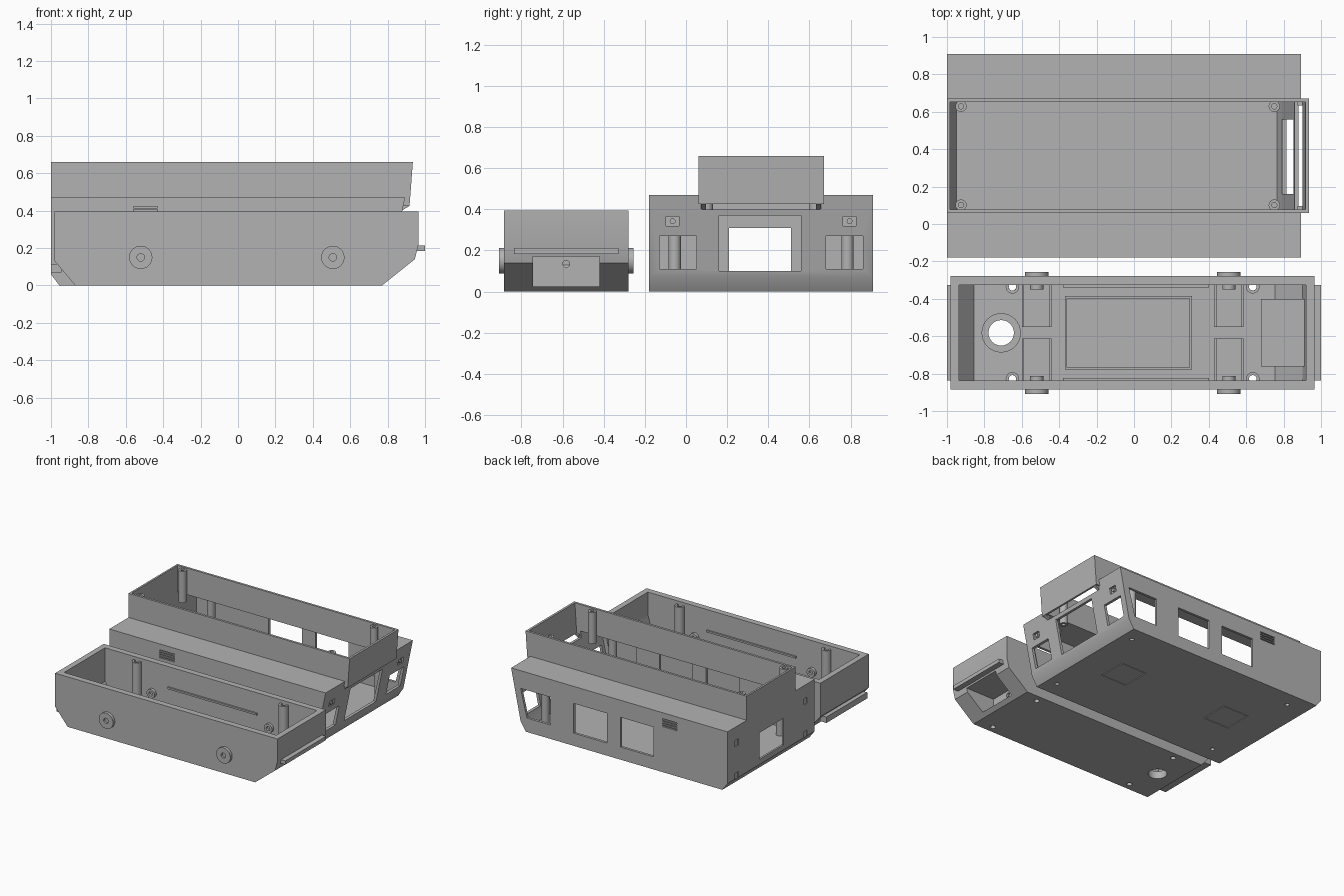
import bpy, bmesh, math
from mathutils import Matrix

if "Cube" in bpy.data.objects:
    bpy.data.objects.remove(bpy.data.objects["Cube"])

grey = bpy.data.materials.new("plain_grey")
grey.diffuse_color = (0.45, 0.45, 0.45, 1)
grey.use_nodes = True
grey.node_tree.nodes["Principled BSDF"].inputs["Base Color"].default_value = grey.diffuse_color


def finish(name, bm):
    bmesh.ops.recalc_face_normals(bm, faces=bm.faces)
    me = bpy.data.meshes.new(name)
    bm.to_mesh(me)
    bm.free()
    ob = bpy.data.objects.new(name, me)
    me.materials.append(grey)
    bpy.context.collection.objects.link(ob)
    return ob


def prism(name, profile, y0, y1):
    """Side profile in x,z extruded across y."""
    bm = bmesh.new()
    face = bm.faces.new([bm.verts.new((x, y0, z)) for x, z in profile])
    new = bmesh.ops.extrude_face_region(bm, geom=[face])["geom"]
    bmesh.ops.translate(bm, vec=(0, y1 - y0, 0),
                        verts=[v for v in new if isinstance(v, bmesh.types.BMVert)])
    return finish(name, bm)


def box(name, x0, x1, y0, y1, z0, z1):
    return prism(name, [(x0, z0), (x1, z0), (x1, z1), (x0, z1)], y0, y1)


def cyl(name, x, y, z, r, depth, axis="Z", n=32):
    bm = bmesh.new()
    rot = {"Z": Matrix(), "Y": Matrix.Rotation(math.pi / 2, 4, "X"),
           "X": Matrix.Rotation(math.pi / 2, 4, "Y")}[axis]
    bmesh.ops.create_cone(bm, cap_ends=True, segments=n, radius1=r, radius2=r,
                          depth=depth, matrix=Matrix.Translation((x, y, z)) @ rot)
    return finish(name, bm)


def combine(ob, others, op="DIFFERENCE"):
    for other in others:
        mod = ob.modifiers.new("bool", "BOOLEAN")
        mod.operation, mod.object, mod.solver = op, other, "EXACT"
        bpy.context.view_layer.objects.active = ob
        bpy.ops.object.modifier_apply(modifier=mod.name)
        bpy.data.objects.remove(other)


def tube(name, x, y, z0, z1, r, hole):
    ob = cyl(name, x, y, (z0 + z1) / 2, r, z1 - z0)
    combine(ob, [cyl("cut", x, y, (z0 + z1) / 2, hole, z1 - z0 + 0.1)])
    return ob


# ---- Cabin shell: wide lower body plus narrow raised box
MID = 0.365
cabin = prism("cabin_shell", [(-1, .06), (-.955, 0), (.765, 0), (.81, .07),
                              (.893, .47), (-1, .47)], -.18, .91)
combine(cabin, [prism("top", [(-1, .425), (.917, .425), (.935, .66), (-1, .66)],
                      .06, .67)], "UNION")
cuts = [prism("cavity", [(-.985, .09), (-.95, .025), (.765, .025), (.79, .09),
                         (.87, .45), (-.985, .45)], -.16, .89),
        prism("well", [(-.985, .40), (.90, .40), (.92, .70), (-.985, .70)], .078, .652),
        box("front_window", .7, 1.0, .16, .56, .10, .37),
        box("rear_window", -1.1, -.9, .21, .51, .10, .31)]
for s in (-1, 1):
    c = MID + s * .405
    cuts.append(box("corner_window", .7, 1.0, c - .09, c + .09, .11, .27))
    # lamp recesses at both ends
    c = MID + s * .43
    cuts.append(box("lamp_recess", .853, 1, c - .032, c + .032, .318, .365))
    for z in (.34, .08):
        cuts.append(box("rear_lamp_recess", -1.1, -.993, c - .02, c + .02, z - .025, z + .025))
    # side windows and vents
    y = MID + s * .545
    ya, yb = y - .05, y + .05
    cuts.append(prism("cab_window", [(.55, .11), (.755, .11), (.81, .33), (.55, .33)], ya, yb))
    cuts.append(box("side_window", .055, .345, ya, yb, .10, .335))
    cuts.append(box("side_window", -.355, -.065, ya, yb, .10, .335))
    for i in range(4):
        z = .36 + i * .018
        cuts.append(box("vent", -.56, -.43, y - .012, y + .012, z, z + .009))
    # floor screw holes
    for x in (-.785, .68):
        cuts.append(cyl("hole", x, MID + s * .42, 0, .016, .2, n=20))
combine(cabin, cuts)

# Grooved squares under the cabin floor
for x in (.40, -.56):
    groove = box("groove", x - .115, x + .115, MID - .115, MID + .115, -.01, .006)
    combine(groove, [box("cut", x - .109, x + .109, MID - .109, MID + .109, -.05, .05)])
    combine(cabin, [groove])

# Cabin posts and lamps
for s in (-1, 1):
    for x in (-.785, .68):
        tube("cabin_floor_post", x, MID + s * .42, .02, .455, .03, .016)
    for x in (-.925, .75):
        tube("cabin_top_post", x, MID + s * .264, .40, .65, .03, .014)
    cyl("front_lamp", .858, MID + s * .43, .342, .014, .016, "X", 20)
    prism("overhang_bracket", [(.875, .40), (.917, .425), (.875, .425)],
          MID + s * .28 - .012, MID + s * .28 + .012)

# ---- Lower hull tub
HY = -.582
hull = prism("hull_tub", [(-.98, .13), (-.87, 0), (.77, 0), (.945, .14), (.965, .22),
                          (.965, .395), (-.98, .395)], HY - .303, HY + .303)
combine(hull, [prism("cavity", [(-.935, .13), (-.855, .03), (.755, .03), (.9, .15),
                                (.92, .22), (.92, .5), (-.935, .5)], HY - .255, HY + .255)])
# Winch pocket housing in the nose
combine(hull, [prism("housing", [(.68, .02), (.78, .02), (.93, .14), (.94, .19), (.68, .19)],
                     HY - .18, HY + .18)], "UNION")
cuts = [box("pocket", .70, 1.1, HY - .162, HY + .162, .025, .17),
        cyl("pocket_hole", .69, HY, .135, .017, .1, "X", 20),
        cyl("floor_opening", -.71, HY, 0, .068, .3)]
for s in (-1, 1):
    for x in (-.65, .635):
        cuts.append(cyl("hole", x, HY + s * .246, 0, .02, .3, n=20))
combine(hull, cuts)

# Hull fittings
tube("floor_opening_collar", -.71, HY, .025, .06, .105, .068)
for s in (-1, 1):
    for x in (-.65, .635):
        tube("hull_post", x, HY + s * .246, .02, .37, .036, .02)
    for x in (-.52, .507):
        # Axle bosses with a bore, plus the floor cradle beside each
        boss = cyl("axle_boss", x, HY + s * .311, .15, .062, .03, "Y", 40)
        combine(boss, [cyl("cut", x, HY + s * .33, .15, .02, .04, "Y", 20)])
        inner = cyl("inner_axle_boss", x, HY + s * .247, .15, .035, .03, "Y")
        combine(inner, [cyl("cut", x, HY + s * .235, .15, .016, .03, "Y", 20)])
        ya, yb = sorted((HY + s * .03, HY + s * .255))
        box("axle_cradle", x - .078, x + .078, ya, yb, .025, .04)
        for e in (-1, 1):
            box("cradle_rib", x + e * .073 - .006, x + e * .073 + .006, ya, yb, .025, .055)
    box("inner_wall_rail", -.38, .40, HY + s * .251 - .009, HY + s * .251 + .009, .222, .236)

# Battery tray frame
tray = box("battery_tray", -.37, .31, HY - .197, HY + .197, .025, .05)
combine(tray, [box("cut", -.357, .297, HY - .184, HY + .184, 0, .1)])

# Bumpers at both ends
box("front_bumper", .94, 1.0, HY - .255, HY + .255, .183, .213)
box("rear_bumper", -1.0, -.945, HY - .255, HY + .255, .068, .115)

# Smooth only the round surfaces
for ob in list(bpy.context.scene.objects):
    bpy.ops.object.select_all(action="DESELECT")
    ob.select_set(True)
    bpy.context.view_layer.objects.active = ob
    bpy.ops.object.shade_smooth_by_angle(angle=math.radians(25))
